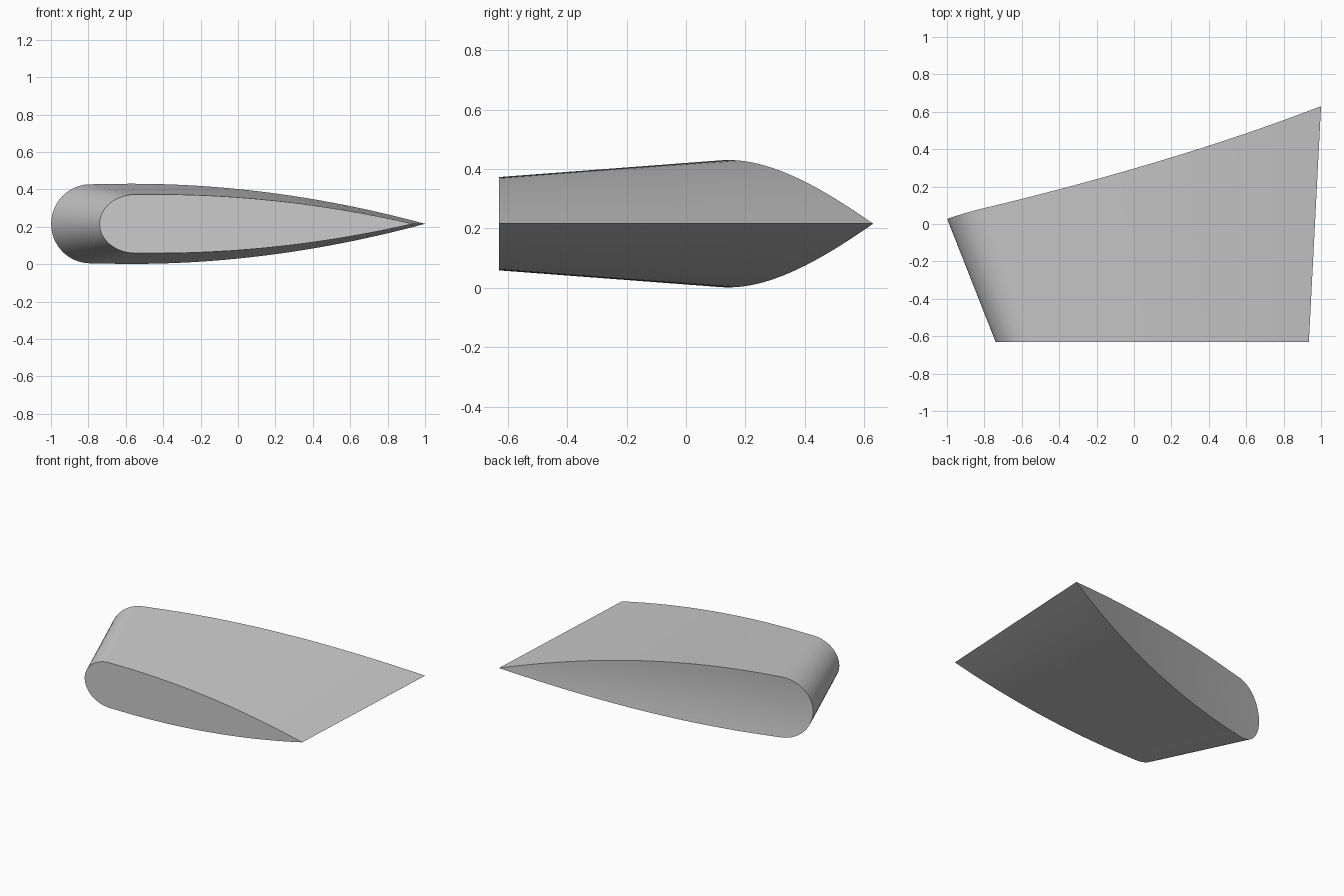
import bpy, bmesh, math

cube = bpy.data.objects.get("Cube")
if cube:
    bpy.data.objects.remove(cube, do_unlink=True)

TIP_Y, MID_Z = -0.63, 0.216
NOSE_END, CREST = 0.115, 0.18      # chord fractions
ROWS = 10                          # divisions across the root face


def thickness(f):
    """Half thickness of the section, 0 to 1, at a chord fraction."""
    if f < NOSE_END:
        return math.sqrt(max(0, 1 - (1 - f / NOSE_END) ** 2))
    return 1 - (max(0, f - CREST) / (1 - CREST)) ** 2


def wing_point(f, v, y):
    """Point of the tapered wing at chord fraction f, height v, span y."""
    d = y - TIP_Y
    lead, trail = -0.74 - 0.394 * d, 0.935 + 0.0516 * d
    half = 0.157 + 0.0755 * d
    return lead + f * (trail - lead), y, MID_Z + v * half * thickness(f)


def root_point(f, v):
    """Follow the span line until it meets the curved, slightly hollow root."""
    y = 0.3
    for _ in range(40):
        x, _, z = wing_point(f, v, y)
        y = 0.286 + 0.3015 * x + 0.0425 * x * x + 0.3 * (z - MID_Z) ** 2
    return wing_point(f, v, y)


# Chord fractions, packed closely around the rounded nose
fractions = [NOSE_END * (1 - math.cos(math.pi / 2 * i / 14)) for i in range(15)]
fractions += [NOSE_END + (1 - NOSE_END) * i / 30 for i in range(1, 31)]
heights = [1 - 2 * j / ROWS for j in range(ROWS + 1)]

bm = bmesh.new()
root = [[bm.verts.new(root_point(f, v)) for v in heights] for f in fractions]
tip = [[bm.verts.new(wing_point(f, v, TIP_Y)) for v in (1, -1)] for f in fractions]

for i in range(len(fractions) - 1):
    a, b, c, d = root[i], root[i + 1], tip[i], tip[i + 1]
    bm.faces.new((a[0], c[0], d[0], b[0]))         # upper skin
    bm.faces.new((a[-1], b[-1], d[1], c[1]))       # lower skin
    for j in range(ROWS):                          # root face
        bm.faces.new((a[j], b[j], b[j + 1], a[j + 1]))
# Flat tip face
bm.faces.new([p[0] for p in tip] + [p[1] for p in reversed(tip)])

# Close the nose and trailing edge
bmesh.ops.remove_doubles(bm, verts=bm.verts, dist=0.0005)
bmesh.ops.dissolve_degenerate(bm, edges=bm.edges, dist=0.0001)
bmesh.ops.recalc_face_normals(bm, faces=bm.faces)

mesh = bpy.data.meshes.new("wing")
bm.to_mesh(mesh)
bm.free()
wing = bpy.data.objects.new("wing", mesh)
bpy.context.collection.objects.link(wing)

grey = bpy.data.materials.new("light grey")
grey.use_nodes = True
color = (0.6, 0.6, 0.6, 1)
grey.diffuse_color = color
grey.node_tree.nodes["Principled BSDF"].inputs["Base Color"].default_value = color
mesh.materials.append(grey)

bpy.ops.object.select_all(action="DESELECT")
wing.select_set(True)
bpy.context.view_layer.objects.active = wing
bpy.ops.object.shade_smooth_by_angle(angle=math.radians(30))
